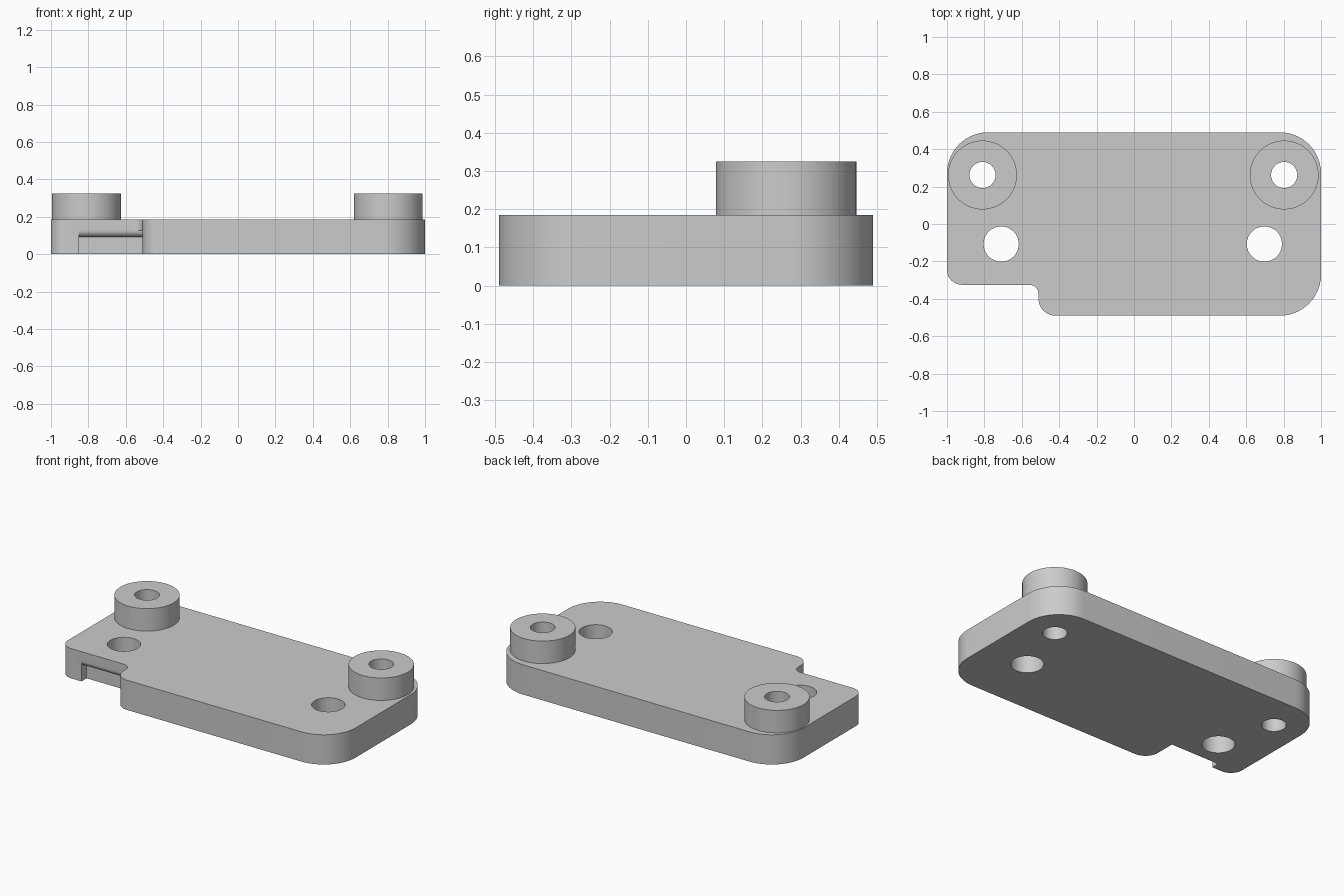
import bpy
import bmesh
from math import cos, sin, pi
from mathutils import Vector, Matrix

default = bpy.data.objects.get("Cube")
if default:
    bpy.data.objects.remove(default, do_unlink=True)

grey = bpy.data.materials.new("plain grey")
grey.use_nodes = True
COLOUR = (0.6, 0.6, 0.6, 1)
grey.diffuse_color = COLOUR
grey.node_tree.nodes["Principled BSDF"].inputs["Base Color"].default_value = COLOUR

PLATE_TOP, BOSS_TOP = 0.185, 0.325


def finish(bm, name):
    bmesh.ops.recalc_face_normals(bm, faces=bm.faces)
    mesh = bpy.data.meshes.new(name)
    bm.to_mesh(mesh)
    bm.free()
    mesh.materials.append(grey)
    obj = bpy.data.objects.new(name, mesh)
    bpy.context.collection.objects.link(obj)
    return obj


def prism(name, points, offset):
    """Extrude a closed planar outline along an offset."""
    bm = bmesh.new()
    face = bm.faces.new([bm.verts.new(p) for p in points])
    new = bmesh.ops.extrude_face_region(bm, geom=[face])["geom"]
    verts = [g for g in new if isinstance(g, bmesh.types.BMVert)]
    bmesh.ops.translate(bm, verts=verts, vec=offset)
    return finish(bm, name)


def cylinder(name, x, y, radius, low, high):
    bm = bmesh.new()
    bmesh.ops.create_cone(bm, cap_ends=True, segments=64, radius1=radius, radius2=radius,
                          depth=high - low, matrix=Matrix.Translation((x, y, (low + high) / 2)))
    return finish(bm, name)


def rounded(corners, steps=14):
    """Round each right-angled corner (x, y, radius) of an outline."""
    points = []
    for i, (x, y, r) in enumerate(corners):
        p = Vector((x, y, 0))
        u = (Vector((*corners[i - 1][:2], 0)) - p).normalized()
        v = (Vector((*corners[(i + 1) % len(corners)][:2], 0)) - p).normalized()
        centre = p + r * (u + v)
        for s in range(steps + 1):
            t = s / steps * pi / 2
            points.append(centre - r * (v * cos(t) + u * sin(t)))
    return points


# Plate with a stepped front edge
outline = [(1, 0.49, 0.22), (-1, 0.49, 0.22), (-1, -0.325, 0.08),
           (-0.51, -0.325, 0.05), (-0.51, -0.49, 0.09), (1, -0.49, 0.22)]
plate = prism("mounting_plate", rounded(outline), (0, 0, PLATE_TOP))


def combine(tool, operation):
    tool.hide_render = True
    mod = plate.modifiers.new(tool.name, "BOOLEAN")
    mod.operation = operation
    mod.solver = "EXACT"
    mod.object = tool
    bpy.context.view_layer.objects.active = plate
    bpy.ops.object.modifier_apply(modifier=mod.name)
    bpy.data.objects.remove(tool, do_unlink=True)


# Raised bosses, then their bores and the two open holes
for side, boss_x, hole_x in (("right", -0.81, -0.71), ("left", 0.803, 0.697)):
    combine(cylinder(side + "_boss", boss_x, 0.262, 0.184, 0.1, BOSS_TOP), "UNION")
    combine(cylinder(side + "_bore", boss_x, 0.262, 0.07, -0.1, 0.5), "DIFFERENCE")
    combine(cylinder(side + "_hole", hole_x, -0.107, 0.094, -0.1, 0.5), "DIFFERENCE")

# Undercut slot below the step, with a rounded lip
lip = 0.035
arc = [(-0.325 + lip * (1 - sin(a)), 0.092 + lip * (1 - cos(a)))
       for a in (i / 10 * pi / 2 for i in range(11))]
profile = [(-0.275, -0.05), (-0.275, 0.092)] + arc + [(-0.42, 0.127), (-0.42, -0.05)]
combine(prism("slot_cutter", [(-0.85, y, z) for y, z in profile], (0.34, 0, 0)), "DIFFERENCE")

# Smooth curved walls, keep crisp edges
bpy.ops.object.select_all(action="DESELECT")
plate.select_set(True)
bpy.context.view_layer.objects.active = plate
bpy.ops.object.shade_smooth_by_angle(angle=pi / 6)
